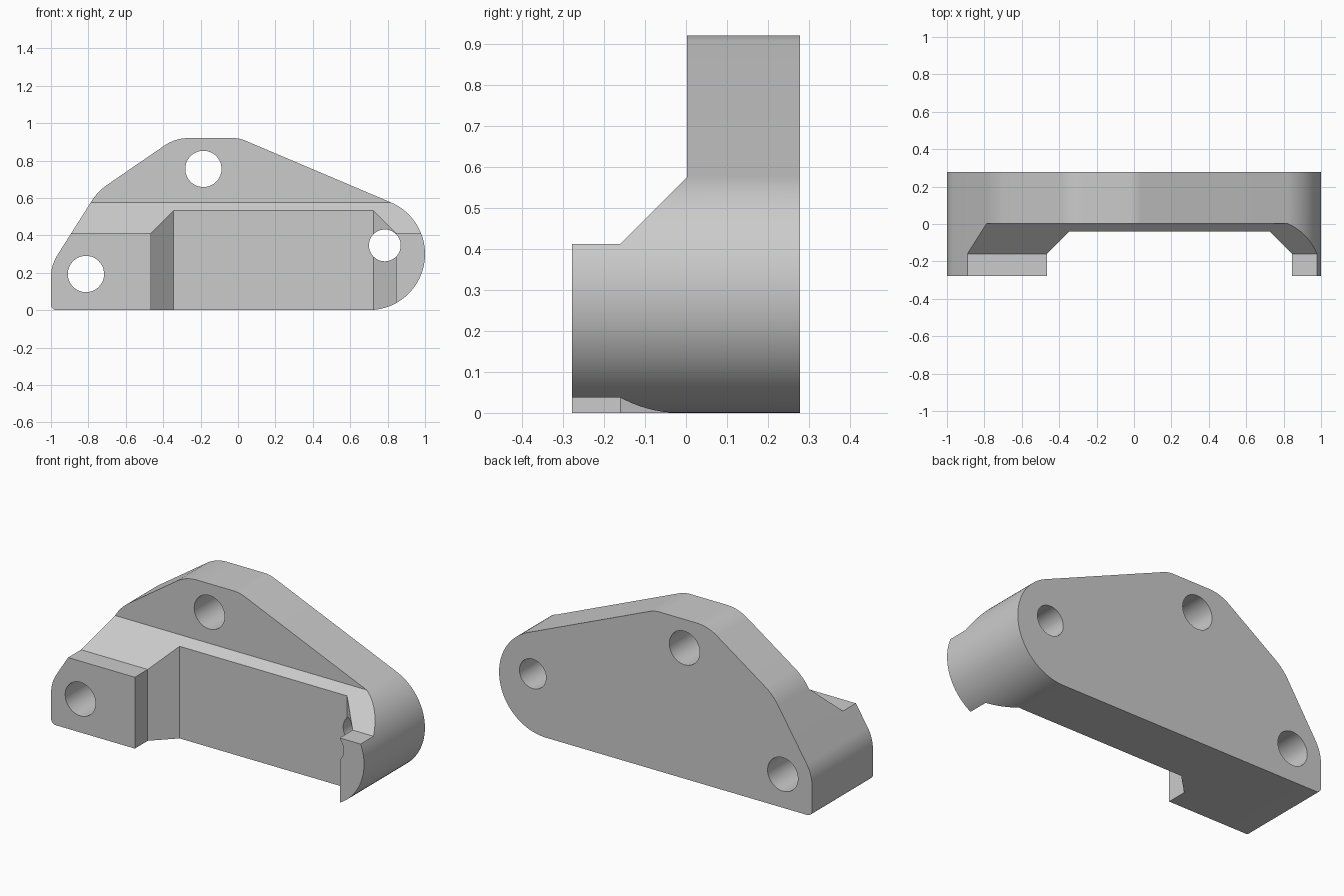
import bpy, bmesh, math
from mathutils import Vector

cube = bpy.data.objects.get("Cube")
if cube:
    bpy.data.objects.remove(cube, do_unlink=True)

HALF_DEPTH = 0.278
HEIGHT = 0.92

# Single light grey material
grey = bpy.data.materials.new("light grey")
grey.use_nodes = True
COLOUR = (0.6, 0.6, 0.6, 1)
grey.diffuse_color = COLOUR
grey.node_tree.nodes["Principled BSDF"].inputs["Base Color"].default_value = COLOUR


def arc(cx, cz, r, start, end, steps):
    """Points on a circle between two angles in degrees."""
    angles = [math.radians(start + (end - start) * i / steps) for i in range(steps + 1)]
    return [(cx + r * math.cos(a), cz + r * math.sin(a)) for a in angles]


def fillet(before, corner, after, r, steps=10):
    """Round a convex corner with a tangent arc, walking anticlockwise."""
    c = Vector(corner)
    u = (Vector(before) - c).normalized()
    v = (Vector(after) - c).normalized()
    half = u.angle(v) / 2
    centre = c + (u + v).normalized() * (r / math.sin(half))
    # The outward normal of the incoming edge gives the first arc angle
    start = math.degrees(math.atan2(u.x, -u.y))
    sweep = 180 - math.degrees(2 * half)
    return arc(centre.x, centre.y, r, start, start + sweep, steps)


def prism(name, points, place, low, high):
    """Extrude a 2D profile; place(a, b, t) maps it into space."""
    bm = bmesh.new()
    face = bm.faces.new([bm.verts.new(place(a, b, low)) for a, b in points])
    moved = bmesh.ops.extrude_face_region(bm, geom=[face])["geom"]
    shift = Vector(place(0, 0, high)) - Vector(place(0, 0, low))
    bmesh.ops.translate(bm, vec=shift, verts=[g for g in moved if isinstance(g, bmesh.types.BMVert)])
    bmesh.ops.recalc_face_normals(bm, faces=bm.faces)
    mesh = bpy.data.meshes.new(name)
    bm.to_mesh(mesh)
    bm.free()
    mesh.materials.append(grey)
    obj = bpy.data.objects.new(name, mesh)
    bpy.context.collection.objects.link(obj)
    return obj


def along_x(a, b, t):
    return (t, a, b)


def along_y(a, b, t):
    return (a, t, b)


def along_z(a, b, t):
    return (a, b, t)


# Plate outline: rounded left corners and a large round right end
round_end = arc(0.7, 0.3, 0.3, -90, 67, 40)
corners = [
    ((0.007, HEIGHT), 0.18),
    ((-0.335, HEIGHT), 0.23),
    ((-0.75, 0.635), 0.3),
    ((-1, 0.24), 0.22),
    ((-1, 0), 0.03),
]
path = [round_end[-1]] + [c for c, r in corners] + [round_end[0]]
outline = list(round_end)
for i, (corner, radius) in enumerate(corners):
    outline += fillet(path[i], corner, path[i + 2], radius)
bracket = prism("bracket_body", outline, along_y, -HALF_DEPTH, HALF_DEPTH)

# Step and sloped shoulder removed from the upper front
step = [(-0.5, 0.412), (-0.16, 0.412), (0.003, 0.575), (0.003, 1.2), (-0.5, 1.2)]
cutters = [prism("step_cutter", step, along_x, -1.5, 1.5)]

# Front pocket with angled side walls, open at top and bottom
pocket = [(-0.465, -0.5), (-0.465, -0.16), (-0.345, -0.04),
          (0.725, -0.04), (0.845, -0.16), (0.845, -0.5)]
cutters.append(prism("pocket_cutter", pocket, along_z, -0.5, 1.5))

# Three bolt holes
for x, z, r in [(-0.813, 0.193, 0.097), (-0.185, 0.755, 0.097), (0.785, 0.346, 0.085)]:
    circle = arc(x, z, r, 0, 360, 48)[:-1]
    cutters.append(prism("hole_cutter", circle, along_y, -0.6, 0.6))

for cutter in cutters:
    cutter.hide_render = True
    mod = bracket.modifiers.new(cutter.name, "BOOLEAN")
    mod.operation = "DIFFERENCE"
    mod.solver = "EXACT"
    mod.object = cutter

# Apply the cuts, discard the cutters and smooth the curved walls
for obj in bpy.context.selected_objects:
    obj.select_set(False)
bpy.context.view_layer.objects.active = bracket
bracket.select_set(True)
for mod in list(bracket.modifiers):
    bpy.ops.object.modifier_apply(modifier=mod.name)
for cutter in cutters:
    bpy.data.objects.remove(cutter, do_unlink=True)
bpy.ops.object.shade_smooth_by_angle(angle=math.radians(25))
